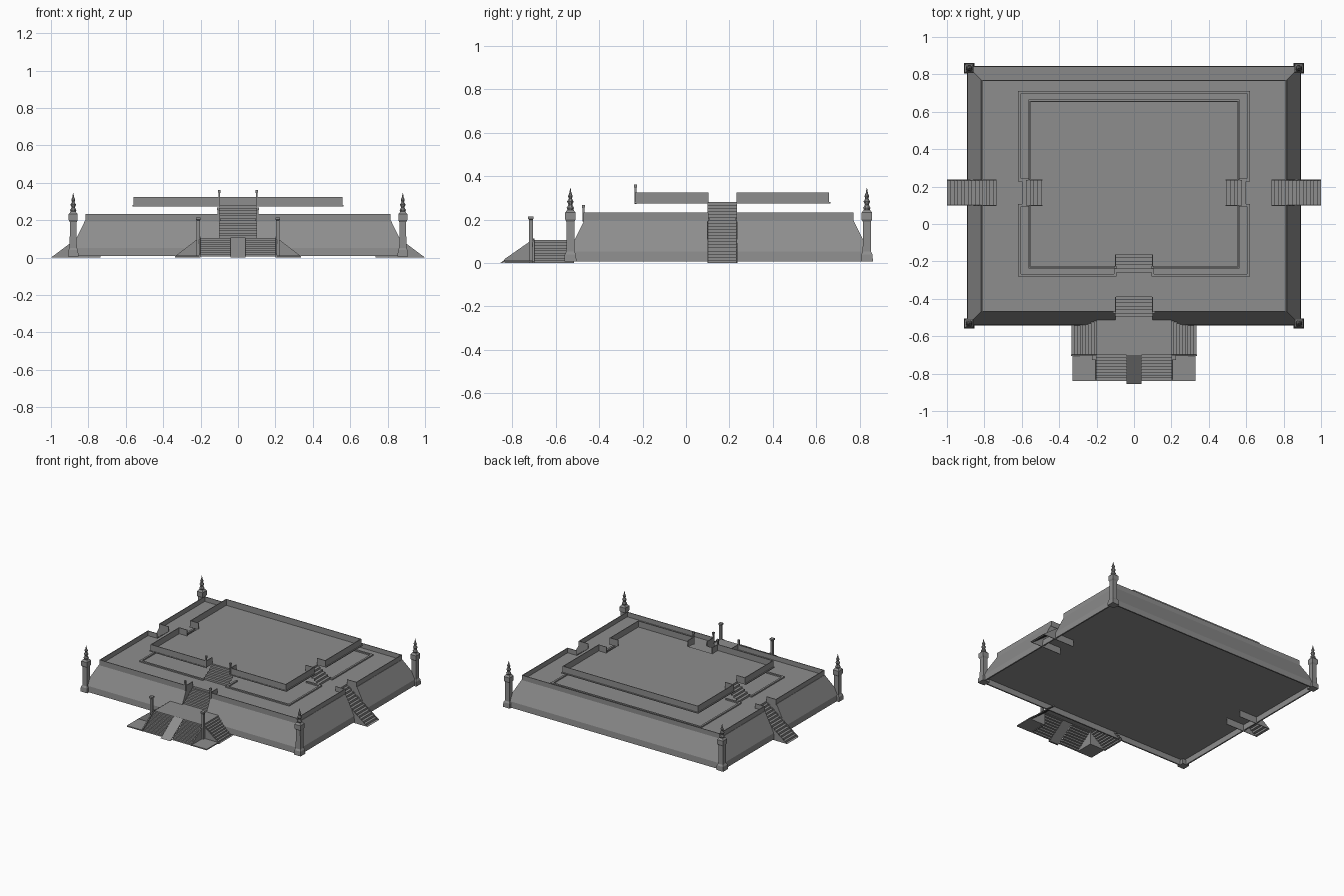
import bpy, bmesh, math
from mathutils import Vector

if "Cube" in bpy.data.objects:
    bpy.data.objects.remove(bpy.data.objects["Cube"], do_unlink=True)

stone = bpy.data.materials.new("grey stone")
GREY = (0.27, 0.27, 0.27, 1)
stone.diffuse_color = GREY
stone.use_nodes = True
stone.node_tree.nodes["Principled BSDF"].inputs["Base Color"].default_value = GREY

STAIR_Y = (0.1, 0.235)      # side stair opening
STAIR_X = 0.1               # half width of the front stair


def finish(name, bm, closed=True):
    if closed:
        bmesh.ops.recalc_face_normals(bm, faces=bm.faces)
    mesh = bpy.data.meshes.new(name)
    bm.to_mesh(mesh)
    bm.free()
    mesh.materials.append(stone)
    obj = bpy.data.objects.new(name, mesh)
    bpy.context.collection.objects.link(obj)
    return obj


def boxes(name, items):
    bm = bmesh.new()
    for item in items:
        for v in bmesh.ops.create_cube(bm, size=1)["verts"]:
            v.co = Vector([a + (b - a) * (c + 0.5) for (a, b), c in zip(item, v.co)])
    return finish(name, bm)


def loft(name, rings):
    """Closed solid through stacked rings of equal length."""
    bm = bmesh.new()
    loops = [[bm.verts.new(p) for p in ring] for ring in rings]
    n = len(loops[0])
    for a, b in zip(loops, loops[1:]):
        for i in range(n):
            bm.faces.new((a[i], a[(i + 1) % n], b[(i + 1) % n], b[i]))
    bm.faces.new(loops[0][::-1])
    bm.faces.new(loops[-1])
    return finish(name, bm)


def lathe(name, x, y, profile, sides):
    rings = []
    for r, z in profile:
        r /= math.cos(math.pi / sides)
        angles = [(i + 0.5) * math.tau / sides for i in range(sides)]
        rings.append([(x + r * math.cos(a), y + r * math.sin(a), z) for a in angles])
    return loft(name, rings)


def stair(name, low, high, side, steps, place):
    """Stepped sheet whose nosings lie on the line from low to high (run, z)."""
    run, rise = (high[0] - low[0]) / steps, (high[1] - low[1]) / steps
    pts = [low]
    for i in range(steps):
        pts.append((low[0] + (i + 1) * run, low[1] + i * rise))
        pts.append((low[0] + (i + 1) * run, low[1] + (i + 1) * rise))
    bm = bmesh.new()
    a, b = [[bm.verts.new(place(u, s, z)) for u, z in pts] for s in side]
    for i in range(len(pts) - 1):
        bm.faces.new((a[i], a[i + 1], b[i + 1], b[i]))
    obj = finish(name, bm, closed=False)
    if obj.data.polygons[0].normal.z < 0:
        obj.data.flip_normals()


def parapet(name, hx, front, back, depth, z, t):
    """Thin wall round a tier, turning inward at the three stair openings."""
    y0, y1 = STAIR_Y
    paths = [
        [(STAIR_X, front + depth), (STAIR_X, front), (hx, front), (hx, y0), (hx - depth, y0)],
        [(hx - depth, y1), (hx, y1), (hx, back), (0, back)]]
    items = []
    for path in paths:
        for (ax, ay), (bx, by) in zip(path, path[1:]):
            ys = (min(ay, by) - t / 2, max(ay, by) + t / 2)
            lo, hi = min(ax, bx) - t / 2, max(ax, bx) + t / 2
            items += [((lo, hi), ys, z), ((-hi, -lo), ys, z)]
    boxes(name, items)


def cut(obj, items):
    for item in items:
        cutter = boxes("cutter", [item])
        cutter.hide_render = True
        mod = obj.modifiers.new("opening", "BOOLEAN")
        mod.operation, mod.solver, mod.object = "DIFFERENCE", "EXACT", cutter
        bpy.context.view_layer.objects.active = obj
        bpy.ops.object.modifier_apply(modifier=mod.name)
        bpy.data.objects.remove(cutter, do_unlink=True)


def openings(hx, front, depth, z):
    return [((-STAIR_X, STAIR_X), (front - 0.2, front + depth), z),
            ((hx - depth, hx + 0.3), STAIR_Y, z),
            ((-hx - 0.3, depth - hx), STAIR_Y, z)]


# Lower terrace: battered walls on a plinth rim with a recessed underside
def terrace_ring(inset, z):
    x, y0, y1 = 0.893 - inset, -0.543 + inset, 0.845 - inset
    return [(-x, y0, z), (x, y0, z), (x, y1, z), (-x, y1, z)]


terrace = loft("lower_terrace", [terrace_ring(0.01, 0.05), terrace_ring(0.01, 0.008),
                                 terrace_ring(0, 0.008), terrace_ring(0.003, 0.052),
                                 terrace_ring(0.075, 0.197)])
cut(terrace, openings(0.815, -0.47, 0.08, (0.056, 0.3)))
parapet("lower_parapet", 0.813, -0.468, 0.768, 0.075, (0.19, 0.232), 0.005)
parapet("terrace_curb", 0.612, -0.273, 0.705, 0.11, (0.19, 0.206), 0.014)

# Upper platform, raised clear of the terrace
platform = boxes("upper_platform", [((-0.565, 0.565), (-0.237, 0.665), (0.273, 0.28))])
cut(platform, openings(0.565, -0.237, 0.07, (0.2, 0.4)))
parapet("upper_parapet", 0.556, -0.231, 0.655, 0.065, (0.275, 0.325), 0.005)

# Side stairs, both flights on each side
for sx, word in ((1, "left"), (-1, "right")):
    def sideways(u, s, z, sx=sx):
        return (sx * u, s, z)
    stair(word + "_lower_stair", (1, 0), (0.735, 0.197), STAIR_Y, 14, sideways)
    stair(word + "_upper_stair", (0.618, 0.197), (0.495, 0.28), STAIR_Y, 6, sideways)
    for y in STAIR_Y:
        loft(word + "_stair_flank", [[(sx, s, 0), (sx * 0.735, s, 0.197), (sx * 0.735, s, 0)]
                                     for s in (y - 0.002, y + 0.002)])
    # Side flight of the entrance landing
    stair(word + "_landing_stair", (0.335, 0), (0.2, 0.105), (-0.7, -0.515), 9, sideways)


# Front stairs
def forward(u, s, z):
    return (s, u, z)


across = (-STAIR_X, STAIR_X)
stair("front_middle_stair", (-0.515, 0.105), (-0.385, 0.197), across, 7, forward)
stair("front_upper_stair", (-0.28, 0.197), (-0.16, 0.28), across, 6, forward)
for sx in (-1, 1):
    stair("front_lower_stair", (-0.84, 0.005), (-0.7, 0.105),
          (sx * 0.04, sx * 0.2), 9, forward)
loft("central_ramp", [[(x, -0.855, 0), (x, -0.7, 0.108), (x, -0.7, 0.1), (x, -0.843, 0)]
                      for x in (-0.04, 0.04)])
boxes("entrance_landing", [((-0.2, 0.2), (-0.7, -0.51), (0.099, 0.105))])

# Ground pads, sloped rails and posts of the entrance
for sx in (-1, 1):
    pad = sorted((sx * 0.2, sx * 0.33))
    boxes("corner_pad", [(pad, (-0.84, -0.7), (0.004, 0.012))])
    loft("front_rail", [[(x, -0.835, 0), (x, -0.7, 0), (x, -0.7, 0.112), (x, -0.835, 0.018)]
                        for x in (sx * 0.2, sx * 0.208)])
    loft("side_rail", [[(sx * 0.2, y, 0), (sx * 0.338, y, 0), (sx * 0.338, y, 0.006),
                        (sx * 0.2, y, 0.112)] for y in (-0.706, -0.698)])
    for name, x, y, r, z0, z1 in (("entrance_post", 0.212, -0.714, 0.009, 0, 0.215),
                                  ("terrace_post", 0.105, -0.472, 0.005, 0.19, 0.268),
                                  ("platform_post", 0.1, -0.232, 0.005, 0.272, 0.362)):
        lathe(name, sx * x, y, [(r, z0), (r, z1 - 0.016), (r * 1.4, z1 - 0.012),
                                (r * 1.4, z1)], 4)

# Corner towers with spires
SHAFT = [(0.028, 0.006), (0.026, 0.04), (0.019, 0.052), (0.018, 0.19), (0.024, 0.2),
         (0.024, 0.232), (0.014, 0.245)]
SPIRE = [(0.012, 0.24), (0.017, 0.254), (0.009, 0.268), (0.015, 0.283), (0.007, 0.297),
         (0.011, 0.308), (0.005, 0.322), (0.001, 0.345)]
for x in (-0.881, 0.881):
    for y in (-0.532, 0.832):
        lathe("corner_tower", x, y, SHAFT, 4)
        lathe("corner_spire", x, y, SPIRE, 8)
